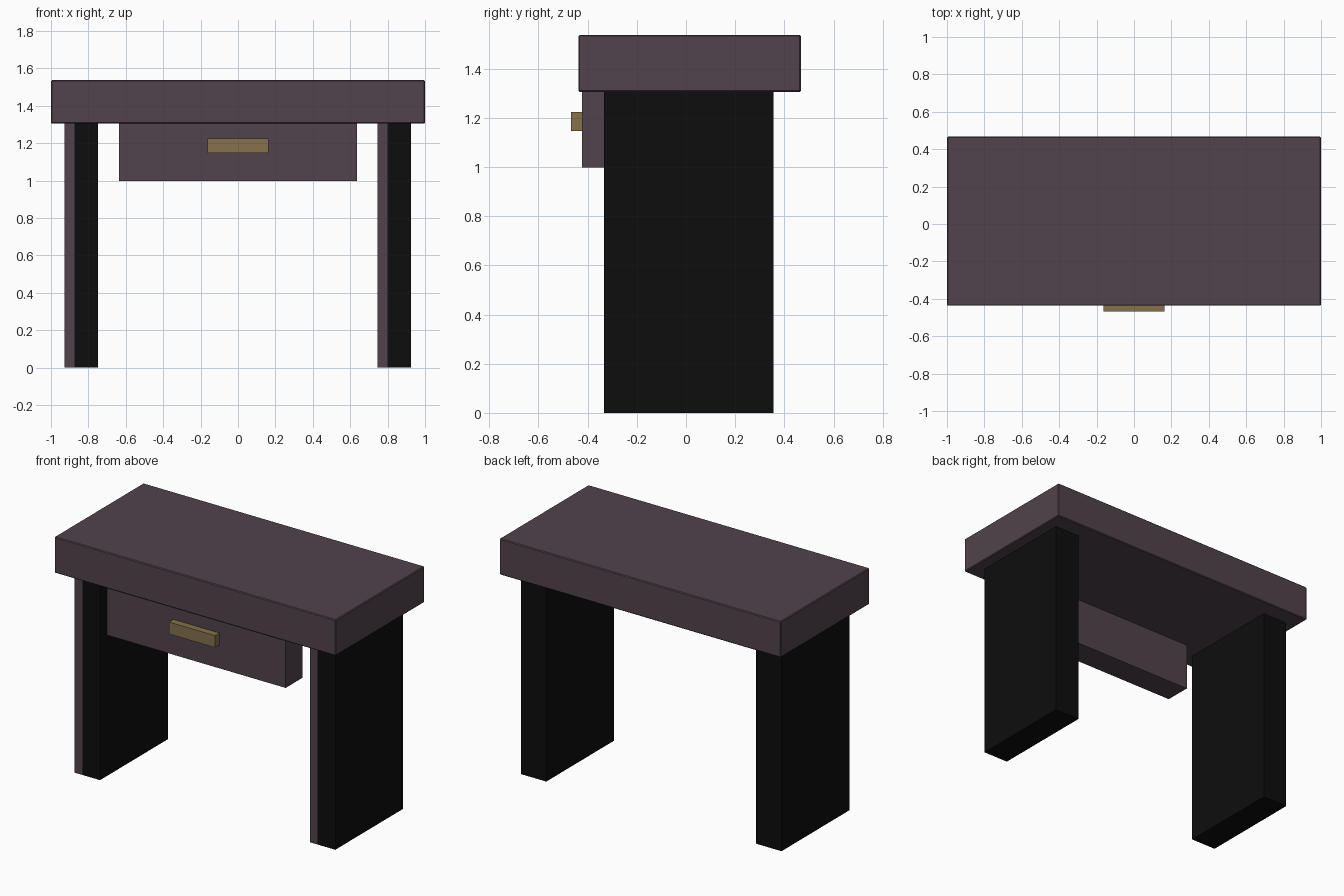
import bpy, bmesh
from mathutils import Vector

if "Cube" in bpy.data.objects:
    bpy.data.objects.remove(bpy.data.objects["Cube"])


def material(name, rgb):
    m = bpy.data.materials.new(name)
    m.diffuse_color = (*rgb, 1)
    m.use_nodes = True
    m.node_tree.nodes["Principled BSDF"].inputs["Base Color"].default_value = m.diffuse_color
    return m


PLUM = material("plum_wood", (0.083, 0.056, 0.072))
BLACK = material("black_wood", (0.004, 0.004, 0.004))
BRASS = material("dull_brass", (0.24, 0.165, 0.072))


def box(name, lo, hi, mats, bevel=0, cut_x=None):
    """Box between two corners, optionally split at cut_x with a second front colour."""
    lo, hi = Vector(lo), Vector(hi)
    bm = bmesh.new()
    bmesh.ops.create_cube(bm, size=1)
    for v in bm.verts:
        v.co = (lo + hi) / 2 + v.co * (hi - lo)
    if cut_x is not None:
        bmesh.ops.bisect_plane(bm, geom=bm.verts[:] + bm.edges[:] + bm.faces[:],
                               plane_co=(cut_x, 0, 0), plane_no=(1, 0, 0))
        bm.normal_update()
        for f in bm.faces:
            if f.normal.y < -0.9 and f.calc_center_median().x < cut_x:
                f.material_index = 1
    mesh = bpy.data.meshes.new(name)
    bm.to_mesh(mesh)
    bm.free()
    for m in mats:
        mesh.materials.append(m)
    ob = bpy.data.objects.new(name, mesh)
    bpy.context.collection.objects.link(ob)
    if bevel:
        mod = ob.modifiers.new("edge_bevel", 'BEVEL')
        mod.width = bevel
        mod.segments = 1
    return ob


# Thick table top with a fine chamfer
box("table_top", (-1, -0.437, 1.305), (1, 0.467, 1.537), [PLUM], bevel=0.005)

# Slab legs, each with a plum strip on the left of its front face
for name, x in (("left_leg", -0.928), ("right_leg", 0.745)):
    box(name, (x, -0.333, 0), (x + 0.18, 0.355, 1.305), [BLACK, PLUM], cut_x=x + 0.055)

# Drawer under the top and its handle
box("drawer", (-0.635, -0.423, 0.997), (0.635, -0.25, 1.305), [PLUM])
box("drawer_handle", (-0.164, -0.467, 1.147), (0.164, -0.423, 1.224), [BRASS])
